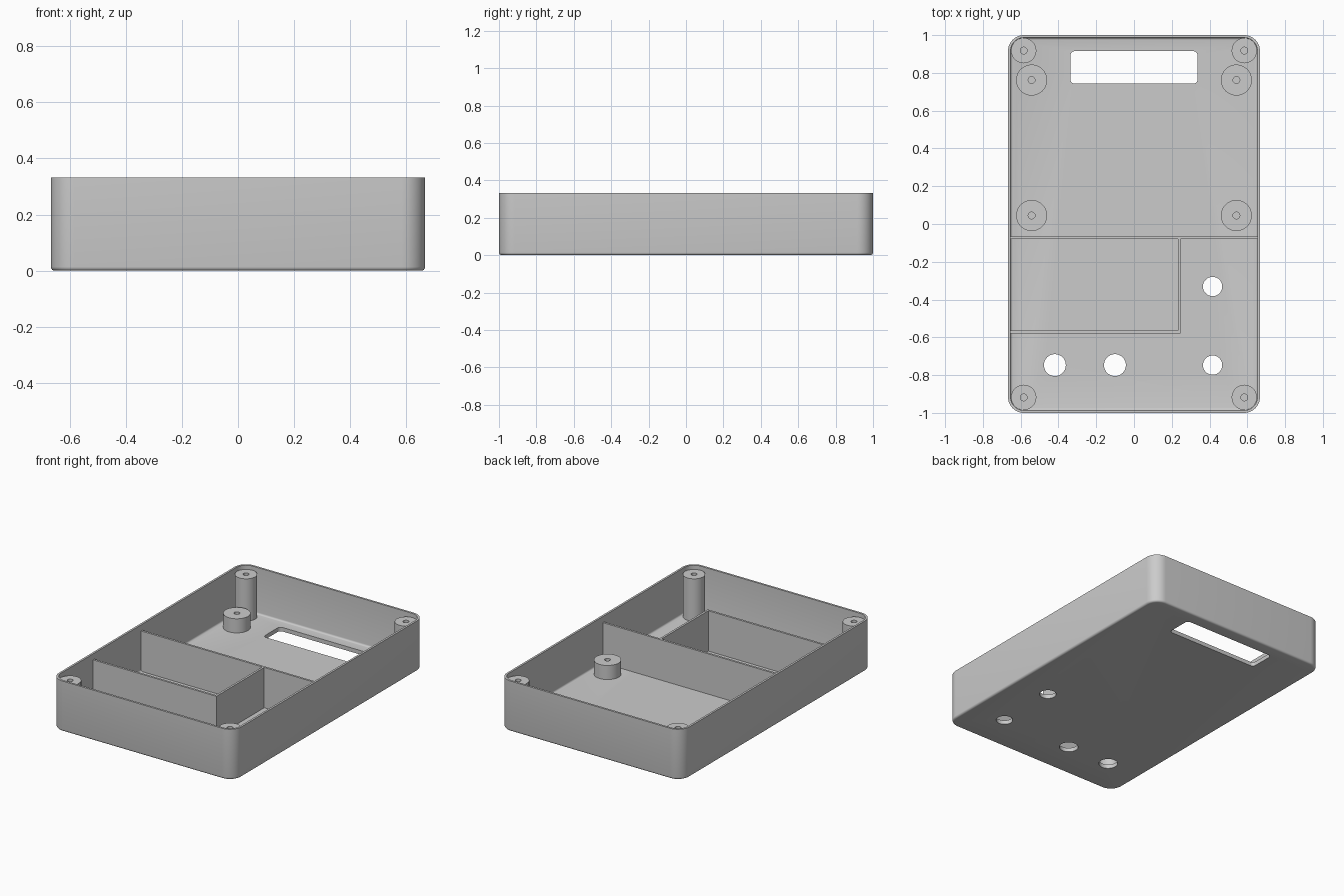
import bpy
import bmesh
from math import sin, cos, pi, radians

if "Cube" in bpy.data.objects:
    bpy.data.objects.remove(bpy.data.objects["Cube"], do_unlink=True)

HX, HY, HEIGHT = 0.667, 1.0, 0.333
WALL, FLOOR, CORNER = 0.0137, 0.0267, 0.084
OUT_FILLET, IN_FILLET = 0.014, 0.012

plastic = bpy.data.materials.new("grey plastic")
plastic.use_nodes = True
GREY = (0.6, 0.6, 0.6, 1.0)
plastic.diffuse_color = GREY
plastic.node_tree.nodes["Principled BSDF"].inputs["Base Color"].default_value = GREY


def rounded_rect(hx, hy, r, steps=10):
    """Outline of a rounded rectangle; a circle when hx = hy = r."""
    points = []
    for q, (sx, sy) in enumerate(((1, 1), (-1, 1), (-1, -1), (1, -1))):
        for i in range(steps + 1):
            a = (q + i / steps) * pi / 2
            points.append((sx * (hx - r) + r * cos(a), sy * (hy - r) + r * sin(a)))
    return points


def loft(name, sections, x=0, y=0):
    """Join a stack of (hx, hy, r, z) outlines and cap both ends."""
    bm = bmesh.new()
    rings = [[bm.verts.new((px + x, py + y, z)) for px, py in rounded_rect(hx, hy, r)]
             for hx, hy, r, z in sections]
    for low, high in zip(rings, rings[1:]):
        for i in range(len(low)):
            j = (i + 1) % len(low)
            bm.faces.new((low[i], low[j], high[j], high[i]))
    bm.faces.new(rings[0][::-1])
    bm.faces.new(rings[-1])
    bmesh.ops.remove_doubles(bm, verts=bm.verts, dist=1e-5)
    bmesh.ops.recalc_face_normals(bm, faces=bm.faces)
    return make_object(name, bm)


def make_object(name, bm):
    mesh = bpy.data.meshes.new(name)
    bm.to_mesh(mesh)
    bm.free()
    mesh.materials.append(plastic)
    obj = bpy.data.objects.new(name, mesh)
    bpy.context.collection.objects.link(obj)
    return obj


def activate(obj):
    bpy.ops.object.select_all(action='DESELECT')
    obj.select_set(True)
    bpy.context.view_layer.objects.active = obj


def smooth(obj):
    activate(obj)
    bpy.ops.object.shade_smooth_by_angle(angle=radians(32))


def box(name, x0, x1, y0, y1, z0, z1):
    bm = bmesh.new()
    bmesh.ops.create_cube(bm, size=1)
    for v in bm.verts:
        v.co = ((x0 + x1) / 2 + v.co.x * (x1 - x0),
                (y0 + y1) / 2 + v.co.y * (y1 - y0),
                (z0 + z1) / 2 + v.co.z * (z1 - z0))
    return make_object(name, bm)


def post(name, x, y, radius, top, hole=0.018):
    base = FLOOR - 0.004
    profile = ((radius, base), (radius, top), (hole, top), (hole, FLOOR + 0.002))
    smooth(loft(name, [(r, r, r, z) for r, z in profile], x, y))


# Open tray: up the outside, over the rim and down the inside
profile = []
for i in range(5):
    a = i / 4 * pi / 2
    profile.append((OUT_FILLET * (1 - sin(a)), OUT_FILLET * (1 - cos(a))))
profile += [(0, HEIGHT), (WALL, HEIGHT)]
for i in range(5):
    a = i / 4 * pi / 2
    profile.append((WALL + IN_FILLET * (1 - cos(a)), FLOOR + IN_FILLET * (1 - sin(a))))
tray = loft("tray", [(HX - d, HY - d, CORNER - d, z) for d, z in profile])

# Floor openings: display window and four round holes
cutters = [loft("window_cutter", [(0.336, 0.086, 0.022, z) for z in (-0.1, 0.1)], 0, 0.829)]
for x, y, r in ((-0.419, -0.747, 0.058), (-0.101, -0.747, 0.058),
                (0.416, -0.747, 0.051), (0.416, -0.331, 0.051)):
    cutters.append(loft("hole_cutter", [(r, r, r, z) for z in (-0.1, 0.1)], x, y))
for cutter in cutters:
    cutter.hide_render = True
    activate(tray)
    cut = tray.modifiers.new("opening", 'BOOLEAN')
    cut.operation = 'DIFFERENCE'
    cut.solver = 'EXACT'
    cut.object = cutter
    bpy.ops.object.modifier_apply(modifier=cut.name)
    bpy.data.objects.remove(cutter, do_unlink=True)
smooth(tray)

# Lid screw posts in the corners and board standoffs
for side, sx in (("left", 1), ("right", -1)):
    for end, sy in (("front", -1), ("back", 1)):
        post(f"{end}_{side}_screw_post", sx * 0.584, sy * 0.918, 0.067, 0.306)
    for end, y in (("front", 0.045), ("back", 0.762)):
        post(f"{end}_{side}_standoff", sx * 0.542, y, 0.082, 0.12)

# Thin partition walls around the compartment
RIB_TOP, BASE = 0.293, FLOOR - 0.004
EDGE = HX - WALL / 2
box("cross_partition", -EDGE, EDGE, -0.079, -0.065, BASE, RIB_TOP)
box("front_partition", -EDGE, 0.247, -0.579, -0.565, BASE, RIB_TOP)
box("side_partition", 0.233, 0.247, -0.565, -0.079, BASE, RIB_TOP)
